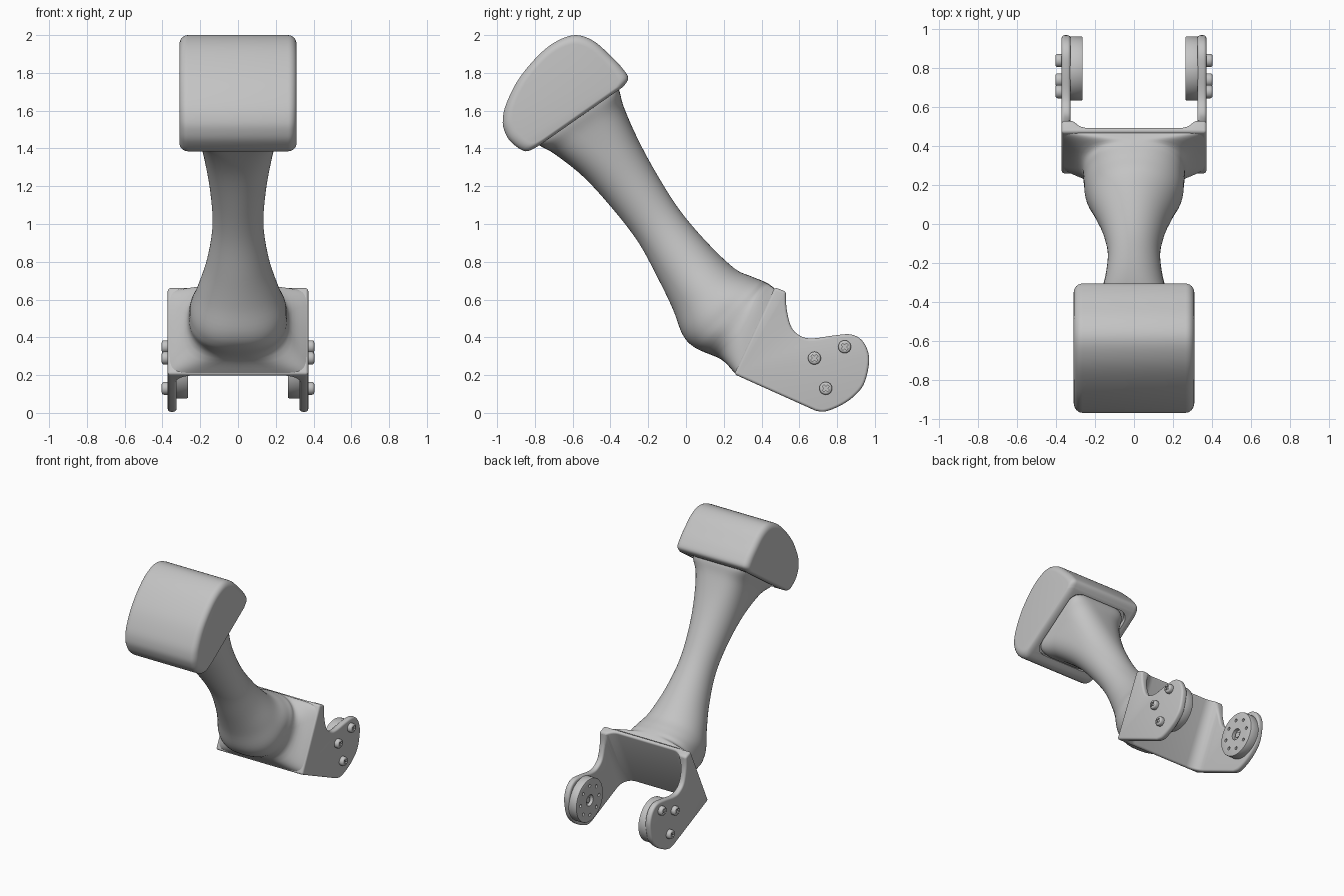
import bpy
import bmesh
import math
from mathutils import Vector

if "Cube" in bpy.data.objects:
    bpy.data.objects.remove(bpy.data.objects["Cube"])

GREY = (0.55, 0.55, 0.55, 1.0)
mat = bpy.data.materials.new("plain grey")
mat.use_nodes = True
mat.diffuse_color = GREY
mat.node_tree.nodes["Principled BSDF"].inputs["Base Color"].default_value = GREY


def spline(pts, steps):
    """Smooth open curve through points of any dimension."""
    n, out = len(pts), []
    for i in range(n - 1):
        a, b, c, d = (pts[max(0, min(n - 1, i + k))] for k in (-1, 0, 1, 2))
        for s in range(steps):
            t = s / steps
            out.append(tuple(
                q + t * (r - p) / 2 + t * t * (p - 2.5 * q + 2 * r - e / 2)
                + t ** 3 * (1.5 * (q - r) + (e - p) / 2)
                for p, q, r, e in zip(a, b, c, d)))
    return out + [tuple(pts[-1])]


def loft(bm, rings):
    """Skin closed rings of points and cap both ends."""
    rings = [[bm.verts.new(p) for p in ring] for ring in rings]
    n = len(rings[0])
    for a, b in zip(rings, rings[1:]):
        for i in range(n):
            j = (i + 1) % n
            bm.faces.new((a[i], a[j], b[j], b[i]))
    bm.faces.new(rings[0][::-1])
    bm.faces.new(rings[-1])


def make(name, solids):
    bm = bmesh.new()
    for rings in solids:
        loft(bm, rings)
    bmesh.ops.recalc_face_normals(bm, faces=bm.faces)
    if bm.calc_volume(signed=True) < 0:
        bmesh.ops.reverse_faces(bm, faces=bm.faces)
    mesh = bpy.data.meshes.new(name)
    bm.to_mesh(mesh)
    bm.free()
    mesh.materials.append(mat)
    ob = bpy.data.objects.new(name, mesh)
    bpy.context.collection.objects.link(ob)
    return ob


def prism(profile, x0, x1):
    """Side profile in (y, z) extruded along x."""
    return [[(x, y, z) for y, z in profile] for x in (x0, x1)]


def pillow(profile, half, centre, r, steps=6):
    """Extruded profile whose end faces are rounded over by radius r."""
    size = .3
    ends = []
    for i in range(steps + 1):
        a = math.pi / 2 * i / steps
        ends.append((half - r + r * math.sin(a), 1 - r * (1 - math.cos(a)) / size))
    stations = [(-x, s) for x, s in reversed(ends)] + ends
    cy, cz = centre
    return [[(x, cy + (y - cy) * s, cz + (z - cz) * s) for y, z in profile]
            for x, s in stations]


def circle(cy, cz, r, n):
    return [(cy + r * math.cos(2 * math.pi * i / n), cz + r * math.sin(2 * math.pi * i / n))
            for i in range(n)]


def rounded_block(centre, v, w, hx, hv, r, depth):
    """Rounded rectangle in the x-v plane, extruded both ways along w."""
    ring = []
    for k, (sx, sv) in enumerate(((1, 1), (-1, 1), (-1, -1), (1, -1))):
        for i in range(9):
            a = math.pi / 2 * (k + i / 8)
            ring.append(centre + Vector((sx * (hx - r) + r * math.cos(a), 0, 0))
                        + v * (sv * (hv - r) + r * math.sin(a)))
    return [[p + w * s for p in ring] for s in (-depth, depth)]


def finish(ob, cutter=None, bevel=0.0, segments=4):
    """Cut, round the edges and shade."""
    bpy.context.view_layer.objects.active = ob
    for other in bpy.context.selected_objects:
        other.select_set(False)
    ob.select_set(True)
    if cutter:
        m = ob.modifiers.new("cut", 'BOOLEAN')
        m.operation, m.solver, m.object = 'DIFFERENCE', 'EXACT', cutter
        bpy.ops.object.modifier_apply(modifier="cut")
        bpy.data.objects.remove(cutter)
    if bevel:
        m = ob.modifiers.new("round", 'BEVEL')
        m.width, m.segments, m.limit_method = bevel, segments, 'ANGLE'
        m.angle_limit, m.use_clamp_overlap = math.radians(40), False
        bpy.ops.object.modifier_apply(modifier="round")
    bpy.ops.object.shade_smooth_by_angle(angle=math.radians(35))


# Foot: D-shaped pad with a shallow socket in its flat side
foot_profile = spline([
    (-.775, 1.417), (-.849, 1.385), (-.925, 1.433), (-.96, 1.49), (-.97, 1.55),
    (-.952, 1.635), (-.886, 1.767), (-.78, 1.894), (-.684, 1.968), (-.584, 2.0),
    (-.488, 1.968), (-.398, 1.889), (-.34, 1.828), (-.306, 1.772), (-.334, 1.725)], 5)
foot = make("foot", [pillow(foot_profile, .31, (-.62, 1.68), .045)])
flat = Vector((0, .82, .572)).normalized()
axis = Vector((0, -flat.z, flat.y))
socket = make("socket_cutter", [rounded_block(
    Vector((0, -.562, 1.563)), flat, axis, .25, .262, .08, .03)])
finish(foot, socket)

# Shin: lower edge (y, z), upper edge (y, z), half width, squareness
sections = [
    (-.80, 1.452, -.376, 1.745, .24, 5), (-.772, 1.414, -.353, 1.706, .235, 5),
    (-.695, 1.37, -.329, 1.619, .21, 3.2), (-.541, 1.248, -.26, 1.46, .178, 2.3),
    (-.382, 1.073, -.164, 1.28, .147, 2), (-.249, .898, -.037, 1.078, .135, 2),
    (-.143, .702, .111, .903, .165, 2), (-.069, .548, .255, .766, .215, 2),
    (-.016, .411, .345, .723, .25, 2.2), (.053, .342, .398, .702, .258, 2.5),
    (.186, .283, .435, .684, .275, 3), (.258, .21, .468, .66, .362, 9)]
rings = []
for y0, z0, y1, z1, hw, power in spline(sections, 5):
    mid = Vector((0, (y0 + y1) / 2, (z0 + z1) / 2))
    half = Vector((0, (y1 - y0) / 2, (z1 - z0) / 2))
    ring = []
    for i in range(64):
        a = 2 * math.pi * i / 64
        c, s = math.cos(a), math.sin(a)
        u = math.copysign(abs(c) ** (2 / power), c)
        v = math.copysign(abs(s) ** (2 / power), s)
        ring.append(mid + Vector((hw * u, 0, 0)) + half * v)
    rings.append(ring)
finish(make("shin", [rings]))

# Knee bracket: U-shaped fork hollowed from one block
cheek_profile = [(.255, .205), (.47, .665)] + spline([
    (.53, .642), (.533, .55), (.56, .45), (.615, .403), (.68, .395), (.785, .41),
    (.875, .415), (.935, .38), (.967, .31), (.965, .235), (.938, .145), (.88, .08),
    (.81, .035), (.735, .007), (.685, .012)], 5)
bracket = make("knee_bracket", [prism(cheek_profile, -.372, .372)])
along = Vector((0, .215, .46)).normalized()
out = Vector((0, along.z, -along.y))
hollow = make("hollow_cutter", [rounded_block(
    Vector((0, .3625, .435)) + out * .53, out, along, .326, .5, .09, .9)])
finish(bracket, hollow, bevel=.015)

# Hubs and screws on both cheeks
HY, HZ = .799, .241
for side, name in ((1, "left"), (-1, "right")):
    hub = make(name + "_hub", [prism(circle(HY, HZ, .164, 64), side * .264, side * .335)])
    holes = [prism(circle(HY, HZ, .042, 32), side * .2, side * .29)]
    for y, z in circle(HY, HZ, .112, 8):
        holes.append(prism(circle(y, z, .012, 16), side * .2, side * .28))
    finish(hub, bevel=.006, segments=2)
    finish(hub, make("hole_cutter", holes))
    finish(make(name + "_hub_core", [prism(circle(HY, HZ, .022, 24), side * .276, side * .3)]))
    for k, (y, z) in enumerate(((.68, .29), (.84, .35), (.74, .13))):
        screw = make(f"{name}_screw_{k + 1}",
                     [prism(circle(y, z, .034, 32), side * .36, side * .404)])
        finish(screw, bevel=.012, segments=3)
        a, b = .006, .02
        cross = [(a, a), (a, b), (-a, b), (-a, a), (-b, a), (-b, -a),
                 (-a, -a), (-a, -b), (a, -b), (a, -a), (b, -a), (b, a)]
        turn = [((p - q) * .707 + y, (p + q) * .707 + z) for p, q in cross]
        finish(screw, make("slot_cutter", [prism(turn, side * .39, side * .43)]))
